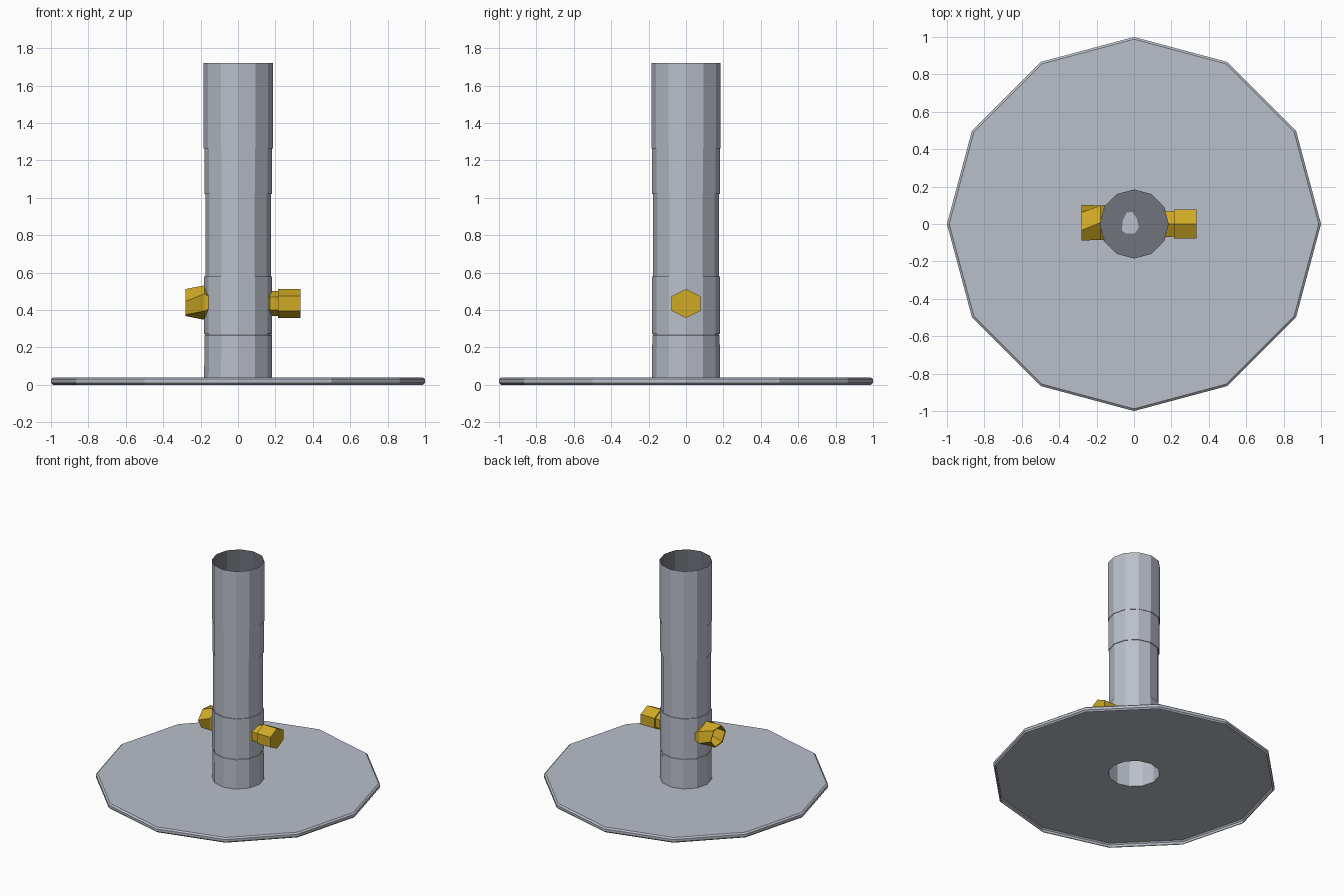
import bpy, bmesh, math

if "Cube" in bpy.data.objects:
    bpy.data.objects.remove(bpy.data.objects["Cube"])


def material(name, rgb):
    m = bpy.data.materials.new(name)
    m.diffuse_color = (*rgb, 1)
    m.use_nodes = True
    m.node_tree.nodes["Principled BSDF"].inputs["Base Color"].default_value = m.diffuse_color
    return m


STEEL = material("grey_steel", (0.49, 0.52, 0.585))
DARK = material("dark_steel", (0.165, 0.175, 0.205))
BRASS = material("brass", (0.62, 0.40, 0.018))


def loft(name, rings, mat, cap_start=False, cap_end=False, closed=False):
    """Skin a list of equal-sized point rings."""
    bm = bmesh.new()
    vr = [[bm.verts.new(p) for p in ring] for ring in rings]
    pairs = list(zip(vr, vr[1:])) + ([(vr[-1], vr[0])] if closed else [])
    n = len(vr[0])
    for a, b in pairs:
        for i in range(n):
            j = (i + 1) % n
            bm.faces.new((a[i], a[j], b[j], b[i]))
    if cap_start:
        bm.faces.new(vr[0][::-1])
    if cap_end:
        bm.faces.new(vr[-1])
    if closed or (cap_start and cap_end):
        bmesh.ops.recalc_face_normals(bm, faces=bm.faces)
    me = bpy.data.meshes.new(name)
    bm.to_mesh(me)
    bm.free()
    me.materials.append(mat)
    ob = bpy.data.objects.new(name, me)
    bpy.context.collection.objects.link(ob)
    return ob


def zring(r, z, n=12, x=0.0):
    return [(x + r * math.cos(2 * math.pi * i / n),
             r * math.sin(2 * math.pi * i / n), z) for i in range(n)]


def xring(x, ry, rz, turn=0.0, y=0.0, z=0.435):
    """Six-sided ring around the x axis, with a corner at the top."""
    a = [math.radians(90 + turn + 60 * i) for i in range(6)]
    return [(x, y + ry * math.cos(t), z + rz * math.sin(t)) for t in a]


# Twelve-sided base: a thin plate with a turned-down rim, open underneath
loft("base_plate", [zring(r, z) for r, z in
     [(0.181, 0.04), (0.988, 0.04), (1.0, 0.03), (1.0, 0.011), (0.988, 0.0),
      (0.986, 0.001), (0.998, 0.012), (0.998, 0.029), (0.987, 0.038),
      (0.181, 0.038)]], STEEL, closed=True)

# Thin-walled stepped tube: outside, rim, then the bore
outer = [(0.182, 0.038), (0.180, 0.265), (0.176, 0.268), (0.176, 0.272),
         (0.182, 0.273), (0.182, 0.58), (0.176, 0.58), (0.176, 1.02),
         (0.181, 1.02), (0.181, 1.265), (0.185, 1.265), (0.185, 1.722)]
bore = [(0.184, 1.722), (0.184, 1.275), (0.175, 1.26), (0.175, 0.3),
        (0.179, 0.24), (0.181, 0.038)]
loft("tube", [zring(r, z, x=0.001) for r, z in outer + bore], STEEL, closed=True)

# Dark lining with a floor inside the top section of the tube
lining = loft("tube_lining", [zring(0.1838, z, x=0.001) for z in (1.29, 1.722)],
              DARK, cap_start=True)
lining.data.flip_normals()

# Small light drain spot on the lining floor
loft("drain_spot", [[(x, y, z) for x, y in
     [(-0.065, -0.035), (-0.045, -0.05), (0.005, -0.05), (0.025, -0.02),
      (0.015, 0.03), (-0.01, 0.065), (-0.04, 0.06), (-0.06, 0.02)]]
     for z in (1.29, 1.293)], STEEL, True, True)

# Right clamp bolt: shank and hexagonal head
loft("right_bolt", [xring(x, ry, rz) for x, ry, rz in
     [(0.14, 0.1, 0.055), (0.155, 0.1, 0.06), (0.17, 0.08, 0.067),
      (0.215, 0.078, 0.067), (0.215, 0.09, 0.078), (0.333, 0.09, 0.078)]],
     BRASS, True, True)

# Left clamp bolt: twisted, flared hexagonal head with a socket
loft("left_bolt", [xring(x, r, rz, turn, 0.007, 0.44) for x, r, rz, turn in
     [(-0.15, 0.11, 0.06, 0), (-0.18, 0.106, 0.092, 0), (-0.28, 0.096, 0.08, 25),
      (-0.279, 0.085, 0.072, 25), (-0.19, 0.075, 0.065, 10)]], BRASS, True, True)
